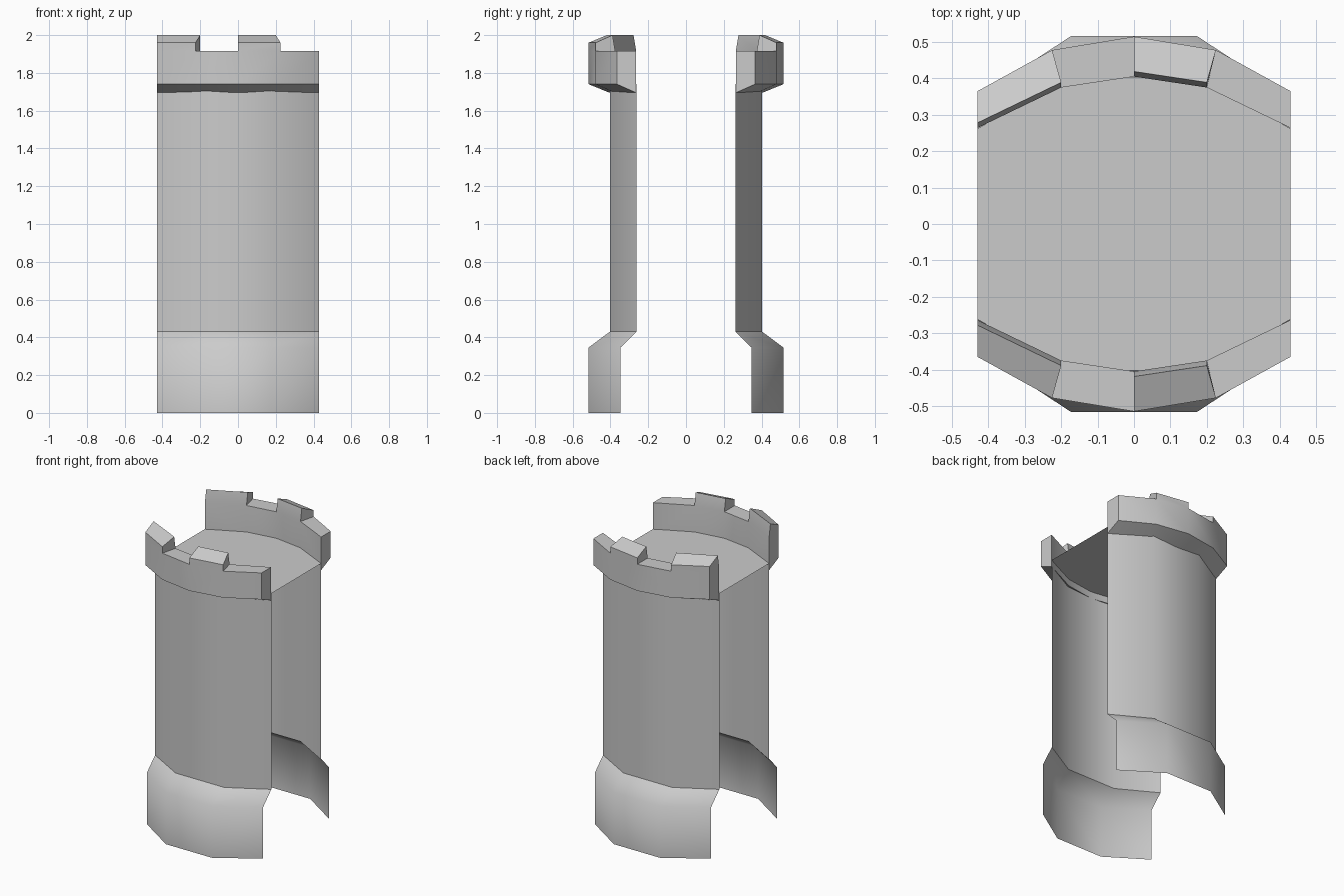
import bpy
import bmesh
import math

cube = bpy.data.objects.get("Cube")
if cube:
    bpy.data.objects.remove(cube, do_unlink=True)

stone = bpy.data.materials.new("pale grey stone")
stone.use_nodes = True
stone.diffuse_color = (0.6, 0.6, 0.6, 1)
stone.node_tree.nodes["Principled BSDF"].inputs["Base Color"].default_value = (0.6, 0.6, 0.6, 1)

HALF = 0.43
FLOOR_Z = 1.74


def finish(name, bm, angle, mirror=True):
    """Turn a bmesh into a shaded object, mirrored front to back."""
    mesh = bpy.data.meshes.new(name)
    bm.to_mesh(mesh)
    bm.free()
    obj = bpy.data.objects.new(name, mesh)
    bpy.context.collection.objects.link(obj)
    mesh.materials.append(stone)
    bpy.ops.object.select_all(action="DESELECT")
    obj.select_set(True)
    bpy.context.view_layer.objects.active = obj
    bpy.ops.object.shade_smooth_by_angle(angle=math.radians(angle))
    if mirror:
        mod = obj.modifiers.new("front_and_back", "MIRROR")
        mod.use_axis = (False, True, False)
        mod.use_mirror_merge = False
    return obj


def outline(corner, side, middle):
    """Three-sided front plan, from one open edge to the other."""
    return [(-HALF, -side), (-corner, -middle), (corner, -middle), (HALF, -side)]


def sheet(name, rings, angle):
    """Skin stacked plans with a single outward-facing surface."""
    bm = bmesh.new()
    rows = [[bm.verts.new((x, y, z)) for x, y in plan] for plan, z in rings]
    for low, high in zip(rows, rows[1:]):
        for i in range(len(low) - 1):
            bm.faces.new((low[i], low[i + 1], high[i + 1], high[i]))
    return finish(name, bm, angle)


# Curved walls and the flared skirts below them
wall_plan = outline(0.18, 0.262, 0.403)
skirt_plan = outline(0.172, 0.348, 0.517)
sheet("curved_wall", [(wall_plan, 0.43), (wall_plan, FLOOR_Z)], 75)
sheet("flared_skirt", [(skirt_plan, 0), (skirt_plan, 0.345), (wall_plan, 0.43)], 75)

# Flat platform joining the two walls
bm = bmesh.new()
loop = wall_plan + [(x, -y) for x, y in reversed(wall_plan)]
bm.faces.new([bm.verts.new((x, y, FLOOR_Z)) for x, y in loop])
finish("platform", bm, 30, mirror=False)

# Parapet: stations hold inner and outer plan points
inner = [(-HALF, 0.264), (-0.2, 0.375), (0, 0.405), (0.2, 0.375), (HALF, 0.264)]
outer = [(-HALF, 0.365), (-0.225, 0.478), (0, 0.515), (0.225, 0.478), (HALF, 0.365)]
raised = [True, False, True, False]

bm = bmesh.new()
stations = []
for (ix, iy), (ox, oy) in zip(inner, outer):
    points = {
        "in_base": (ix, -iy, 1.695), "out_base": (ox, -oy, 1.74),
        "in_low": (ix, -iy, 1.917), "out_low": (ox, -oy, 1.917),
        "in_high": (ix, -iy - 0.014, 2), "out_high": (ox, -oy, 1.96),
    }
    stations.append({key: bm.verts.new(co) for key, co in points.items()})


def strip(a, b, path):
    for p, q in zip(path, path[1:]):
        bm.faces.new((a[p], b[p], b[q], a[q]))


for i, is_raised in enumerate(raised):
    path = ["in_low", "in_base", "out_base", "out_low"]
    if is_raised:
        path += ["out_high", "in_high"]
    strip(stations[i], stations[i + 1], path + ["in_low"])

# Parapet end caps and the sides of the raised blocks
for station in (stations[0], stations[-1]):
    bm.faces.new([station[k] for k in ("in_base", "out_base", "out_low", "in_low")])
for i, station in enumerate(stations):
    before = raised[i - 1] if i else False
    after = raised[i] if i < len(raised) else False
    if before != after:
        bm.faces.new([station[k] for k in ("in_low", "out_low", "out_high", "in_high")])
loose = [v for v in bm.verts if not v.link_faces]
bmesh.ops.delete(bm, geom=loose, context="VERTS")
bmesh.ops.recalc_face_normals(bm, faces=bm.faces)
finish("notched_parapet", bm, 40)
